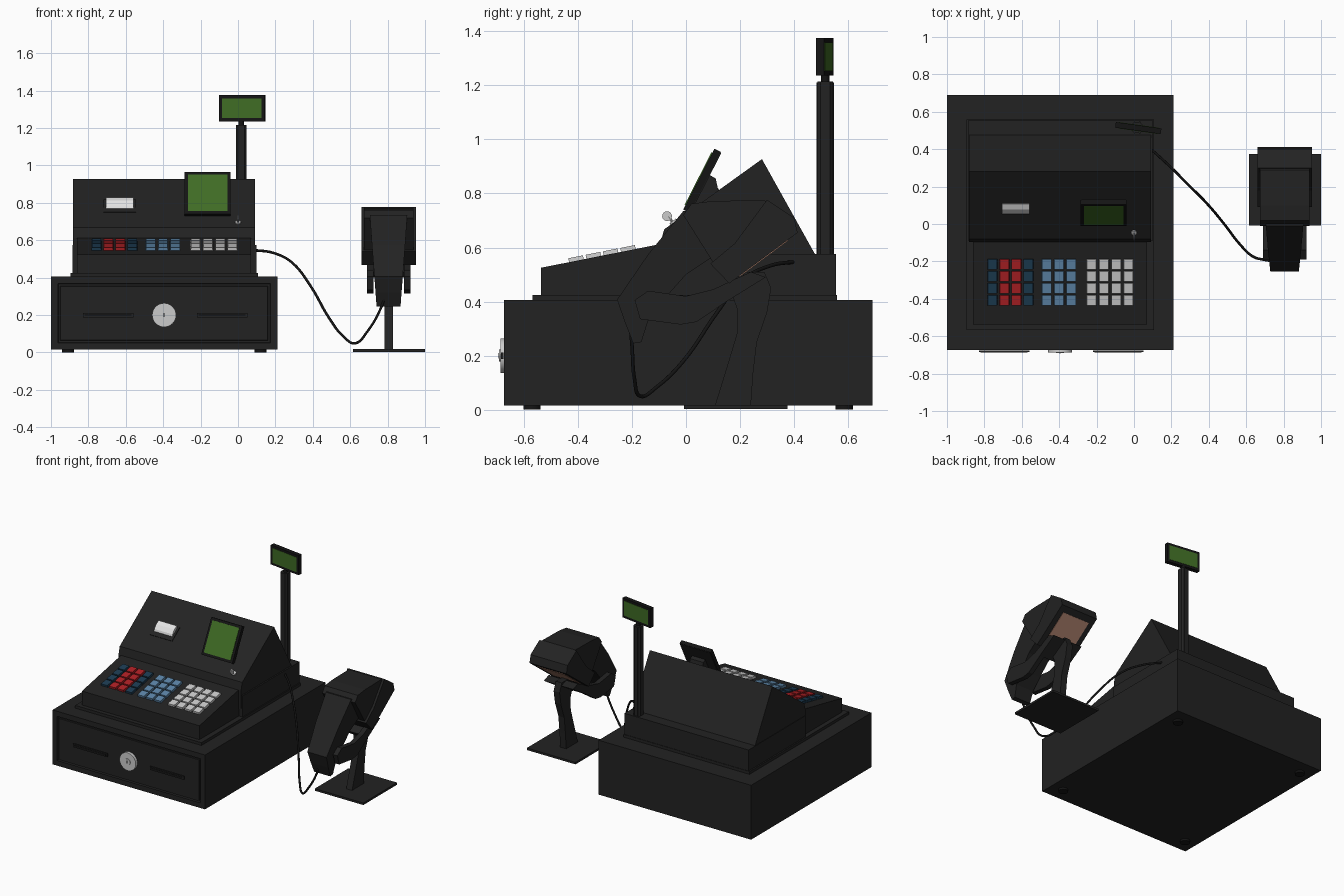
import bpy, bmesh, math
from mathutils import Matrix, Vector

if "Cube" in bpy.data.objects:
    bpy.data.objects.remove(bpy.data.objects["Cube"])


def mat(name, r, g, b):
    m = bpy.data.materials.new(name)
    m.diffuse_color = (r, g, b, 1)
    m.use_nodes = True
    m.node_tree.nodes["Principled BSDF"].inputs["Base Color"].default_value = m.diffuse_color
    return m


BLACK = mat("charcoal plastic", .016, .016, .016)
DARK = mat("deep black", .007, .007, .007)
GREEN = mat("screen green", .05, .15, .018)
RED = mat("red key", .42, .014, .018)
BLUE = mat("light blue key", .11, .24, .40)
NAVY = mat("dark blue key", .012, .045, .085)
WHITE = mat("pale grey key", .60, .60, .60)
PAPER = mat("paper white", .78, .78, .78)
GLASS = mat("scan window pink", .50, .26, .18)


def finish(name, bm, m):
    bmesh.ops.recalc_face_normals(bm, faces=bm.faces)
    me = bpy.data.meshes.new(name)
    bm.to_mesh(me)
    bm.free()
    me.materials.append(m)
    ob = bpy.data.objects.new(name, me)
    bpy.context.collection.objects.link(ob)
    return ob


def add_box(bm, c, s, rot=None):
    M = Matrix.Translation(c) @ (rot or Matrix()) @ Matrix.Diagonal((*s, 1))
    return bmesh.ops.create_cube(bm, size=1, matrix=M)


def box(name, x, y, z, m):
    bm = bmesh.new()
    add_box(bm, [(a + b) / 2 for a, b in (x, y, z)], [b - a for a, b in (x, y, z)])
    return finish(name, bm, m)


def plate(name, c, s, m, rot):
    bm = bmesh.new()
    add_box(bm, c, s, rot)
    return finish(name, bm, m)


def prism(name, spans, pts, m, widen=None):
    """Side profile of (y, z) points pushed along x over each span."""
    bm = bmesh.new()
    for x0, x1 in spans:
        f = bm.faces.new([bm.verts.new((x0, y, z)) for y, z in pts])
        r = bmesh.ops.extrude_face_region(bm, geom=[f])
        for v in r["geom"]:
            if isinstance(v, bmesh.types.BMVert):
                v.co.x = x1
        if widen:
            mid = (x0 + x1) / 2
            for v in bm.verts:
                v.co.x = mid + (v.co.x - mid) * widen(v.co.z)
    return finish(name, bm, m)


def rod(name, c, axis, r, h, m, seg=24):
    bm = bmesh.new()
    q = Vector(axis).to_track_quat('Z', 'Y').to_matrix().to_4x4()
    bmesh.ops.create_cone(bm, cap_ends=True, segments=seg, radius1=r, radius2=r, depth=h,
                          matrix=Matrix.Translation(c) @ q)
    ob = finish(name, bm, m)
    bpy.context.view_layer.objects.active = ob
    ob.select_set(True)
    bpy.ops.object.shade_smooth_by_angle(angle=math.radians(40))
    ob.select_set(False)
    return ob


# Cash drawer with a sunken front panel
bm = bmesh.new()
add_box(bm, (-.395, .008, .21), (1.21, 1.364, .39))
front = min(bm.faces, key=lambda f: f.calc_center_median().y)
bmesh.ops.inset_region(bm, faces=[front], thickness=.052)
bmesh.ops.inset_region(bm, faces=[front], thickness=.004, depth=-.014)
bmesh.ops.inset_region(bm, faces=[front], thickness=.014)
bmesh.ops.inset_region(bm, faces=[front], thickness=.003, depth=.007)
finish("cash_drawer", bm, BLACK)
for x in (-.695, -.085):
    box("drawer_slot", (x - .135, x + .135), (-.685, -.676), (.188, .212), BLACK)
    box("drawer_slot_gap", (x - .125, x + .125), (-.687, -.684), (.194, .206), DARK)
rod("drawer_lock_ring", (-.395, -.676, .2), (0, 1, 0), .064, .022, WHITE, 32)
rod("drawer_lock_core", (-.395, -.685, .2), (0, 1, 0), .022, .012, WHITE)
box("drawer_lock_keyhole", (-.398, -.392), (-.693, -.690), (.19, .21), DARK)
for x in (-.91, .12):
    for y in (-.57, .585):
        rod("drawer_foot", (x, y, .008), (0, 0, 1), .032, .016, DARK, 16)

# Register body
box("register_plinth", (-.895, .107), (-.567, .558), (.40, .425), BLACK)
box("register_base", (-.885, .10), (-.09, .555), (.42, .576), BLACK)
prism("register_housing", [(-.882, .09)],
      [(-.09, .42), (-.095, .613), (-.081, .667), (.281, .927), (.478, .574), (.478, .42)], BLACK)
prism("keyboard_deck", [(-.862, .07)],
      [(-.537, .42), (-.537, .525), (-.085, .6145), (-.085, .42)], BLACK)

# Keys, one object per colour
tilt = Matrix.Rotation(math.atan(.198), 4, 'X')
for name, cols, m in (("dark_blue_keys", (-.757, -.565), NAVY),
                      ("red_keys", (-.693, -.629), RED),
                      ("light_blue_keys", (-.467, -.401, -.336), BLUE),
                      ("pale_keys", (-.227, -.161, -.095, -.03), WHITE)):
    bm = bmesh.new()
    for x in cols:
        for row in range(4):
            y = -.214 - row * .064
            r = add_box(bm, (x, y, .525 + (y + .537) * .198 + .003), (.055, .055, .024), tilt)
            mid = Vector((x, y, 0))
            for v in sorted(r["verts"], key=lambda v: (tilt.inverted() @ v.co).z)[4:]:
                v.co.x = x + (v.co.x - x) * .9
    finish(name, bm, m)

# Receipt paper and its slot
prism("receipt_slot", [(-.72, -.545)], [(.035, .745), (.03, .752), (.12, .818), (.125, .80)], BLACK)
prism("receipt_paper", [(-.705, -.56)],
      [(.05, .752), (.058, .785), (.078, .812), (.107, .828), (.112, .80)], PAPER)

# Lock with key on the sloping face
rod("key_lock", (0, -.045, .693), (0, -.58, .81), .015, .014, WHITE, 16)
rod("key_shaft", (0, -.056, .703), (0, -.6, .8), .005, .03, WHITE, 8)
rod("key_head", (0, -.07, .716), (1, 0, 0), .018, .008, WHITE, 16)

# Operator screen, leaning back
lean = Matrix.Rotation(-.472, 4, 'X')
fwd = lean.to_3x3() @ Vector((0, -1, 0))
face = Vector((-.162, .0475, .853))
bm = bmesh.new()
add_box(bm, face - fwd * .0135, (.246, .027, .253), lean)
finish("operator_screen_case", bm, DARK)
plate("operator_screen_back", face - fwd * .027, (.24, .006, .247), BLACK, lean)
plate("operator_screen_glass", face + fwd * .001, (.212, .005, .218), GREEN, lean)
prism("operator_screen_mount", [(-.215, -.11)],
      [(.05, .83), (.088, .868), (.11, .855), (.122, .80), (.02, .715)], BLACK)

# Customer display on a pole, glass on both sides
bm = bmesh.new()
add_box(bm, (.017, .515, .89), (.056, .058, .65))
bmesh.ops.bevel(bm, geom=[e for e in bm.edges if abs(e.verts[0].co.z - e.verts[1].co.z) > .5],
                offset=.012, segments=1, affect='EDGES')
finish("display_pole", bm, BLACK)
for x in (.003, .031):
    box("display_pole_rib", (x - .003, x + .003), (.483, .547), (.576, 1.21), BLACK)
rod("display_neck", (.017, .515, 1.225), (0, 0, 1), .015, .04, DARK, 12)
turn = Matrix.Rotation(math.radians(-8), 4, 'Z')
hub = Vector((.023, .513, 1.306))
plate("customer_display_case", hub, (.246, .03, .14), DARK, turn)
for s in (-1, 1):
    plate("customer_display_glass", hub + turn.to_3x3() @ Vector((0, s * .015, 0)),
          (.212, .004, .106), GREEN, turn)

# Scanner stand
box("stand_base", (.615, 1.0), (-.008, .375), (.003, .018), BLACK)
prism("stand_stem", [(.783, .83)],
      [(.107, .015), (.155, .17), (.188, .28), (.19, .37), (.165, .44), (.22, .51), (.29, .51),
       (.315, .45), (.30, .36), (.262, .25), (.248, .13), (.24, .015)], BLACK)
prism("cradle_arms", [(.69, .725), (.887, .922)],
      [(-.19, .405), (-.14, .44), (0, .42), (.1, .445), (.24, .51), (.295, .49), (.15, .40),
       (.04, .325), (-.02, .315), (-.17, .335)], BLACK)
prism("cradle_bridge", [(.69, .922)],
      [(.12, .43), (.24, .51), (.295, .49), (.15, .40)], BLACK)

# Handheld scanner
prism("scanner_handle", [(.705, .905)],
      [(-.01, .735), (-.14, .575), (-.255, .407), (-.225, .32), (-.195, .245), (-.165, .25),
       (-.14, .33), (-.08, .41), (.0, .50), (.12, .58), (.12, .73)], BLACK,
      lambda z: min(1, .64 + .36 * max(0, z - .25) / .47))
prism("scanner_head", [(.675, .937)],
      [(-.01, .72), (.02, .762), (.10, .772), (.29, .775), (.395, .70), (.405, .655), (.16, .475),
       (.10, .545)], BLACK)
prism("scanner_rim", [(.66, .953)],
      [(.30, .777), (.40, .71), (.413, .655), (.16, .467), (.09, .54), (.18, .615)], BLACK)
bm = bmesh.new()
slope = math.atan2(.188, .253)
c = Vector((.8065, .2865, .561))
add_box(bm, c, (.215, .225, .006), Matrix.Rotation(slope, 4, 'X'))
finish("scan_window", bm, GLASS)

# Curly-free cord from register to scanner
path = [(.08, .41, .548), (.19, .31, .532), (.29, .21, .48), (.385, .115, .36), (.49, -.01, .18),
        (.565, -.107, .085), (.63, -.17, .05), (.69, -.19, .11), (.765, -.2, .24), (.785, -.205, .30)]
cu = bpy.data.curves.new("scanner_cord", 'CURVE')
cu.dimensions = '3D'
cu.bevel_depth = .007
cu.bevel_resolution = 2
cu.resolution_u = 6
sp = cu.splines.new('BEZIER')
sp.bezier_points.add(len(path) - 1)
for p, co in zip(sp.bezier_points, path):
    p.co = co
    p.handle_left_type = p.handle_right_type = 'AUTO'
cu.materials.append(DARK)
bpy.context.collection.objects.link(bpy.data.objects.new("scanner_cord", cu))
